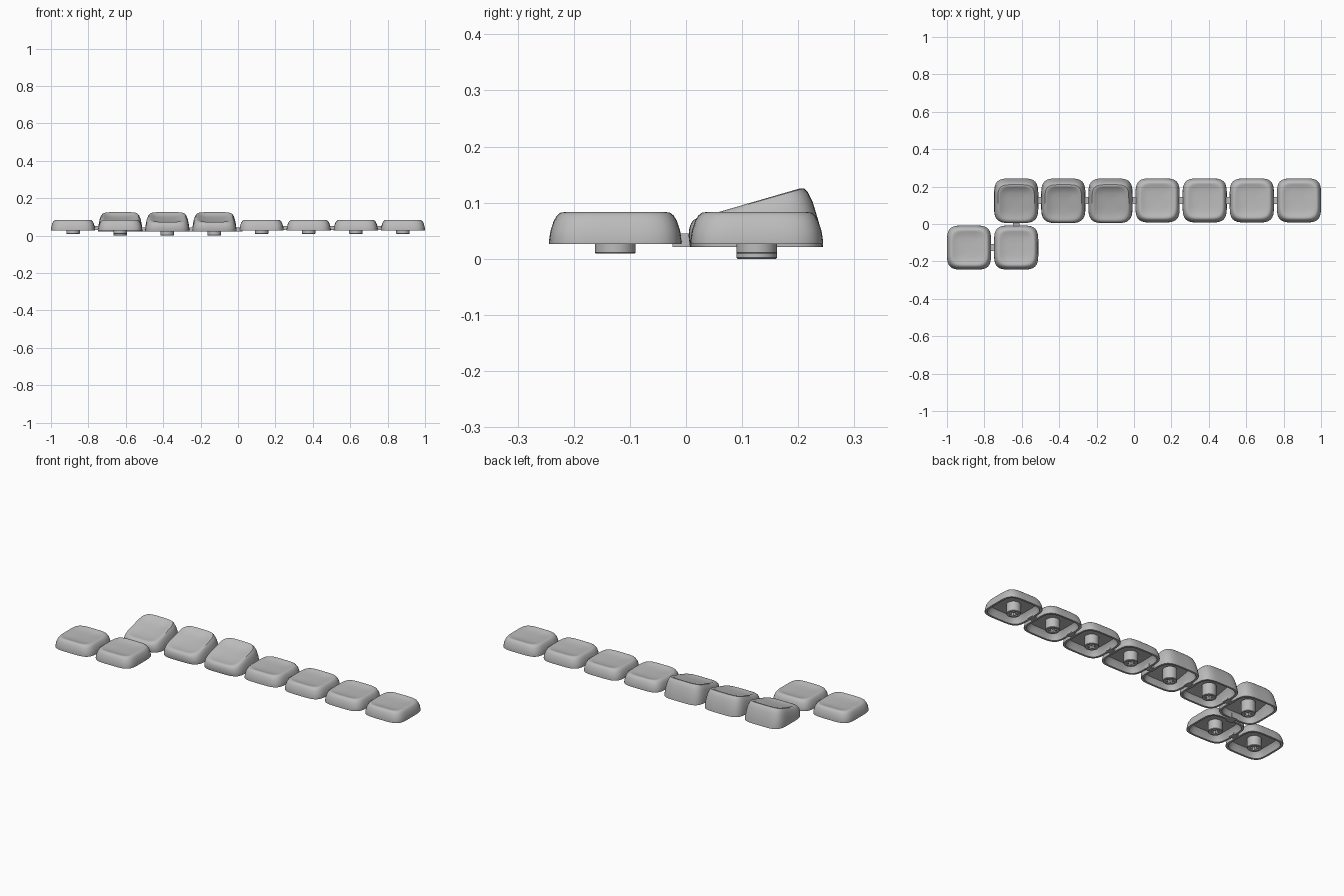
import bpy, bmesh, math
from mathutils import Matrix

default = bpy.data.objects.get("Cube")
if default:
    bpy.data.objects.remove(default, do_unlink=True)

grey = bpy.data.materials.new("plain grey")
grey.use_nodes = True
grey.diffuse_color = (0.5, 0.5, 0.5, 1)
grey.node_tree.nodes["Principled BSDF"].inputs["Base Color"].default_value = (0.5, 0.5, 0.5, 1)

PITCH, CAP, SEGMENTS = 0.252, 0.1185, 64
ROW_Y = {"front": -0.126, "back": 0.126}
BASE, RISE = 0.026, 0.057

# Cross-section: half width and height, from the ceiling inside to the dished top
PROFILE = [(0.03, 0.062), (0.09, 0.062), (0.1, 0.05), (0.107, BASE),
           (0.118, BASE), (CAP, 0.03), (0.1155, 0.05), (0.110, 0.067),
           (0.104, 0.077), (0.098, 0.082), (0.092, 0.083), (0.085, 0.082),
           (0.076, 0.0785), (0.05, 0.0755), (0.02, 0.0745)]


def finish(obj, angle=35):
    obj.data.materials.clear()
    obj.data.materials.append(grey)
    bpy.ops.object.select_all(action='DESELECT')
    obj.select_set(True)
    bpy.context.view_layer.objects.active = obj
    bpy.ops.object.shade_smooth_by_angle(angle=math.radians(angle))


def add_object(name, bm, location=(0, 0, 0)):
    bmesh.ops.recalc_face_normals(bm, faces=bm.faces)
    mesh = bpy.data.meshes.new(name)
    bm.to_mesh(mesh)
    bm.free()
    obj = bpy.data.objects.new(name, mesh)
    obj.location = location
    bpy.context.collection.objects.link(obj)
    return obj


def box(name, size, location):
    bm = bmesh.new()
    bmesh.ops.create_cube(bm, size=1, matrix=Matrix.Diagonal((*size, 1)))
    return add_object(name, bm, location)


def rounded_square(half, angle, power=4.5):
    c, s = math.cos(angle), math.sin(angle)
    r = half / (abs(c) ** power + abs(s) ** power) ** (1 / power)
    return r * c, r * s


def sculpt(x, y, z):
    # Tilt the top upward to the back and lean it forward
    t = (z - BASE) / RISE
    y -= 0.014 * t
    top = 0.103 + 0.29 * y
    return x, y, 0.021 + t * (top - 0.021)


def make_cap(name, location, sculpted):
    bm = bmesh.new()
    rings = []
    for half, z in PROFILE:
        ring = []
        for i in range(SEGMENTS):
            x, y = rounded_square(half, math.tau * i / SEGMENTS)
            ring.append(bm.verts.new(sculpt(x, y, z) if sculpted else (x, y, z)))
        rings.append(ring)
    for low, high in zip(rings, rings[1:]):
        for i in range(SEGMENTS):
            j = (i + 1) % SEGMENTS
            bm.faces.new((low[i], low[j], high[j], high[i]))
    bm.faces.new(rings[0])
    bm.faces.new(rings[-1])
    finish(add_object(name, bm, location))


def make_stem(name, location, bottom):
    top, radius = 0.066, 0.036
    bm = bmesh.new()
    bmesh.ops.create_cone(bm, cap_ends=True, segments=40, radius1=radius,
                          radius2=radius, depth=top - bottom)
    rim = [e for e in bm.edges if all(v.co.z < 0 for v in e.verts)]
    bmesh.ops.bevel(bm, geom=rim, offset=0.002, segments=1, affect='EDGES')
    x, y, _ = location
    stem = add_object(name, bm, (x, y, (top + bottom) / 2))
    # Cross-shaped socket
    for size in ((0.046, 0.014, 0.08), (0.014, 0.046, 0.08)):
        cutter = box("socket_cutter", size, (x, y, bottom))
        cutter.hide_render = True
        cut = stem.modifiers.new("socket", 'BOOLEAN')
        cut.operation, cut.solver, cut.object = 'DIFFERENCE', 'EXACT', cutter
        bpy.context.view_layer.objects.active = stem
        bpy.ops.object.modifier_apply(modifier=cut.name)
        bpy.data.objects.remove(cutter, do_unlink=True)
    finish(stem)


def column_x(i):
    return (i - 3.5) * PITCH


# Caps with their stems
layout = [("front", i) for i in range(2)] + [("back", i) for i in range(1, 8)]
for row, i in layout:
    tall = row == "back" and i <= 3
    kind = "tall" if tall else "low"
    place = (column_x(i), ROW_Y[row], 0)
    make_cap(f"{kind}_cap_{row}_{i}", place, tall)
    make_stem(f"{kind}_stem_{row}_{i}", place, 0.0 if tall else 0.009)

# Small bars joining neighbouring caps
for row, i in layout:
    if (row, i + 1) in layout:
        z = 0.033 if row == "back" and i <= 3 else 0.04
        finish(box(f"joining_bar_{row}_{i}", (0.046, 0.036, 0.022),
                   (column_x(i) + PITCH / 2, ROW_Y[row], z)))
finish(box("row_joining_bar", (0.036, 0.048, 0.024), (column_x(1), 0, 0.033)))
